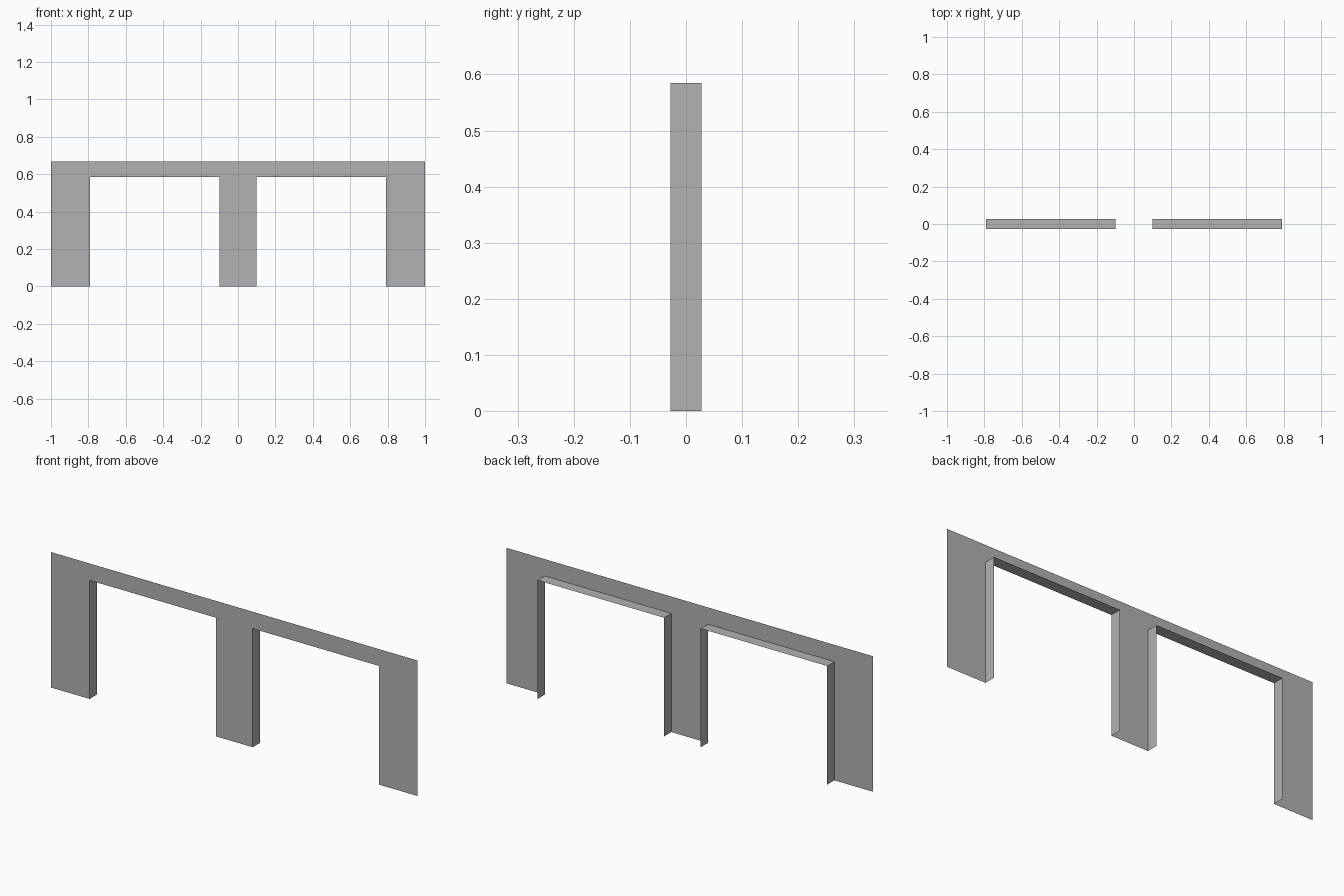
import bpy
import bmesh

cube = bpy.data.objects.get("Cube")
if cube:
    bpy.data.objects.remove(cube, do_unlink=True)

WIDTH, HEIGHT = 1.0, 0.668          # half width, full height
INNER, OUTER, HEAD = 0.10, 0.79, 0.585   # opening edges and head height
FRONT, BACK = -0.028, 0.028

grey = bpy.data.materials.new("wall_grey")
grey.use_nodes = True
colour = (0.445, 0.445, 0.445, 1)
grey.diffuse_color = colour
grey.node_tree.nodes["Principled BSDF"].inputs["Base Color"].default_value = colour


def make_object(name, bm):
    mesh = bpy.data.meshes.new(name)
    bm.to_mesh(mesh)
    bm.free()
    mesh.materials.append(grey)
    obj = bpy.data.objects.new(name, mesh)
    bpy.context.collection.objects.link(obj)


# Thin front wall: one flat outline that steps around both doorways
half = [(INNER, 0), (INNER, HEAD), (OUTER, HEAD), (OUTER, 0), (WIDTH, 0), (WIDTH, HEIGHT)]
outline = half + [(-x, z) for x, z in reversed(half)]
bm = bmesh.new()
bm.faces.new([bm.verts.new((x, FRONT, z)) for x, z in outline])
make_object("front_wall", bm)

# Doorway linings: two jambs and a head running back from the wall
for side, name in ((1, "left_doorway_lining"), (-1, "right_doorway_lining")):
    bm = bmesh.new()
    path = [(side * x, z) for x, z in half[:4]]
    front = [bm.verts.new((x, FRONT, z)) for x, z in path]
    back = [bm.verts.new((x, BACK, z)) for x, z in path]
    for i in range(3):
        face = [front[i], front[i + 1], back[i + 1], back[i]]
        bm.faces.new(face if side > 0 else face[::-1])
    # Turn the faces into the opening
    bm.normal_update()
    head = max(bm.faces, key=lambda f: f.calc_center_median().z)
    if head.normal.z > 0:
        bmesh.ops.reverse_faces(bm, faces=bm.faces[:])
    make_object(name, bm)
